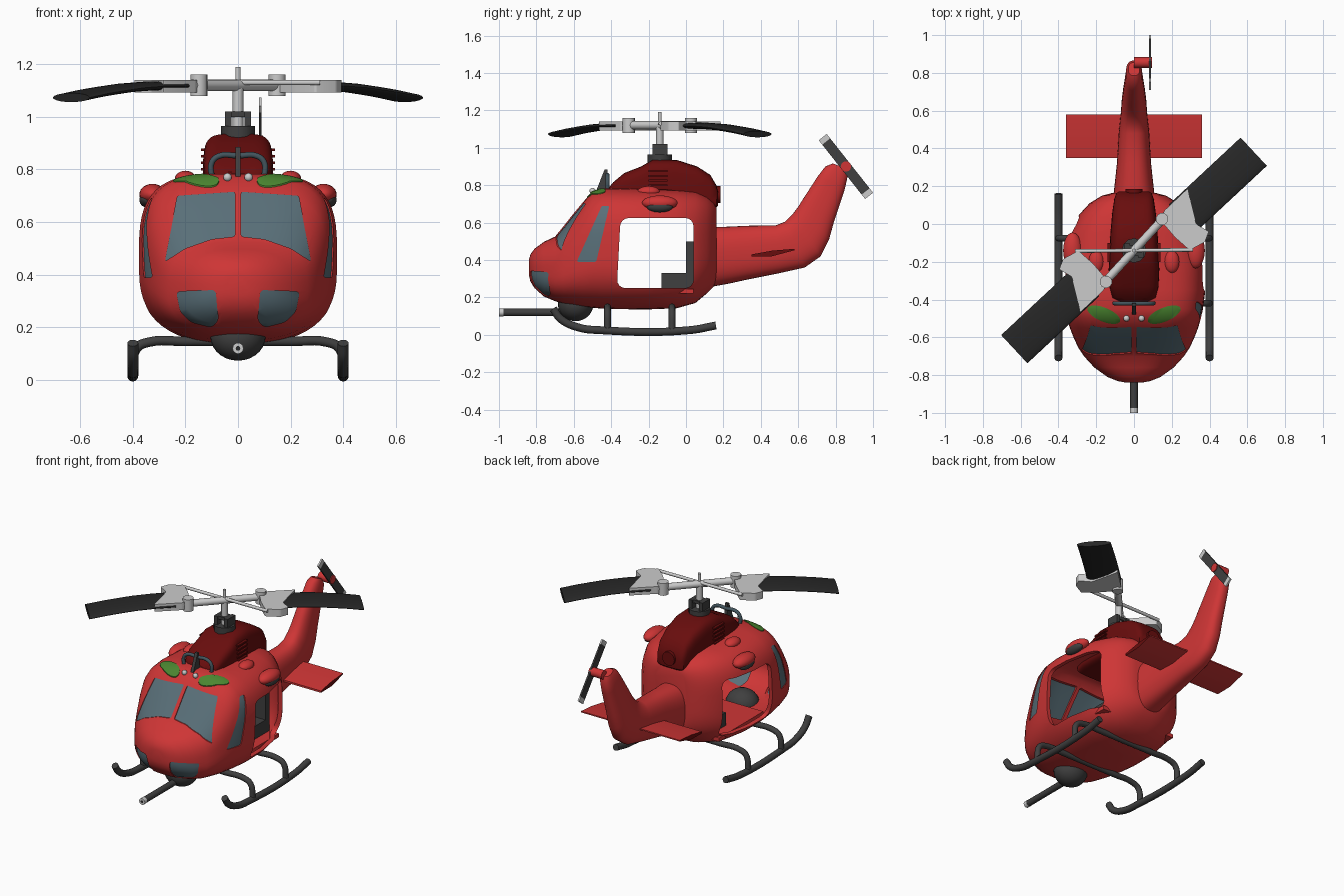
import bpy, bmesh, math
from mathutils import Vector

if "Cube" in bpy.data.objects:
    bpy.data.objects.remove(bpy.data.objects["Cube"])


def material(name, *rgb):
    m = bpy.data.materials.new(name)
    m.use_nodes = True
    m.diffuse_color = (*rgb, 1)
    m.node_tree.nodes["Principled BSDF"].inputs["Base Color"].default_value = (*rgb, 1)
    return m


RED = material("red paint", .62, .036, .036)
MAROON = material("dark red", .14, .004, .004)
GLASS = material("window glass", .1, .16, .19)
BLACK = material("blade black", .02, .02, .02)
DARK = material("dark grey metal", .05, .05, .05)
SILVER = material("light grey", .6, .6, .6)
YELLOW = material("tip yellow", .65, .38, .03)
GREEN = material("roof green", .07, .24, .03)
STEEL = material("blue grey pipe", .055, .09, .11)


def finish(name, mesh, *mats):
    """Shade a mesh, give it colours and put it in the scene."""
    mesh.materials.clear()
    for m in mats:
        mesh.materials.append(m)
    mesh.shade_smooth()
    mesh.set_sharp_from_angle(angle=math.radians(38))
    ob = bpy.data.objects.new(name, mesh)
    bpy.context.collection.objects.link(ob)
    return ob


def from_bm(name, bm, *mats):
    bmesh.ops.recalc_face_normals(bm, faces=bm.faces)
    mesh = bpy.data.meshes.new(name)
    bm.to_mesh(mesh)
    bm.free()
    return finish(name, mesh, *mats)


def bake(ob, mat):
    """Replace an object by its evaluated mesh in one colour."""
    name = ob.name
    bpy.context.view_layer.update()
    mesh = bpy.data.meshes.new_from_object(ob.evaluated_get(bpy.context.evaluated_depsgraph_get()))
    bpy.data.objects.remove(ob)
    for p in mesh.polygons:
        p.material_index = 0
    return finish(name, mesh, mat)


def ring(lo, hi, hw, mid=.5, nt=2.5, nb=2.5, cx=0, seg=40):
    """Super-ellipse section between two (y, z) points."""
    lo, hi = Vector(lo), Vector(hi)
    pts = []
    for i in range(seg):
        t = 2 * math.pi * i / seg
        co, si = math.cos(t), math.sin(t)
        n = nt if si >= 0 else nb
        p = lo.lerp(hi, mid).lerp(hi if si >= 0 else lo, abs(si) ** (2 / n))
        pts.append((cx + hw * math.copysign(abs(co) ** (2 / n), co), p.x, p.y))
    return pts


def loft(name, rings, *mats, bands=()):
    bm = bmesh.new()
    rows = [[bm.verts.new(p) for p in r] for r in rings]
    n = len(rows[0])
    for k, (a, b) in enumerate(zip(rows, rows[1:])):
        for i in range(n):
            f = bm.faces.new((a[i], a[(i + 1) % n], b[(i + 1) % n], b[i]))
            f.material_index = int(k in bands)
    bm.faces.new(rows[0])
    bm.faces.new(rows[-1]).material_index = int(len(rows) - 2 in bands)
    return from_bm(name, bm, *mats)


def prism(name, pts, axis, lo, hi, mat=RED, bevel=0):
    """Extrude a polygon along x, y or z, optionally with rounded corners."""
    k = "xyz".index(axis)
    bm = bmesh.new()

    def vert(p, d):
        c = list(p)
        c.insert(k, d)
        return bm.verts.new(c)
    a, b = ([vert(p, d) for p in pts] for d in (lo, hi))
    bm.faces.new(a)
    bm.faces.new(b)
    sides = []
    for i in range(len(a)):
        j = (i + 1) % len(a)
        bm.faces.new((a[i], a[j], b[j], b[i]))
        sides.append(bm.edges.get((a[i], b[i])))
    if bevel:
        bmesh.ops.recalc_face_normals(bm, faces=bm.faces)
        bmesh.ops.bevel(bm, geom=sides, offset=bevel, segments=4, profile=.5, affect='EDGES')
    return from_bm(name, bm, mat)


def rect(a, b, c, d):
    return [(a, c), (b, c), (b, d), (a, d)]


def tube(name, pts, r, mat):
    cu = bpy.data.curves.new(name, 'CURVE')
    cu.dimensions = '3D'
    cu.bevel_depth, cu.bevel_resolution, cu.use_fill_caps = r, 4, True
    cu.resolution_u = 6 if len(pts) > 2 else 1
    sp = cu.splines.new('BEZIER')
    sp.bezier_points.add(len(pts) - 1)
    for bp, p in zip(sp.bezier_points, pts):
        bp.co = p
        bp.handle_left_type = bp.handle_right_type = 'AUTO' if len(pts) > 2 else 'VECTOR'
    ob = bpy.data.objects.new(name, cu)
    bpy.context.collection.objects.link(ob)
    return bake(ob, mat)


def ellipsoid(name, centre, radii, mat):
    bm = bmesh.new()
    bmesh.ops.create_uvsphere(bm, u_segments=24, v_segments=14, radius=1)
    bmesh.ops.scale(bm, vec=radii, verts=bm.verts)
    bmesh.ops.translate(bm, vec=centre, verts=bm.verts)
    return from_bm(name, bm, mat)


# Fuselage sections: y, half width, bottom, top
BODY = [(-.84, .04, .32, .40), (-.832, .085, .285, .43), (-.81, .14, .25, .46), (-.76, .21, .205, .497),
        (-.70, .265, .18, .525), (-.655, .295, .167, .58), (-.60, .32, .158, .65), (-.55, .34, .15, .71),
        (-.50, .355, .145, .765), (-.45, .365, .14, .783), (-.35, .378, .137, .785), (-.2, .375, .136, .78),
        (-.05, .345, .142, .775), (.05, .29, .17, .765), (.11, .235, .22, .74), (.15, .17, .26, .71),
        (.163, .12, .29, .68)]


def hull(name, offset, thickness):
    ob = loft(name, [ring((y, b), (y, t), w, .45, min(3.6, 2.3 + 4 * (y + .84)), 2.6, seg=56)
                     for y, w, b, t in BODY], RED)
    d = ob.modifiers.new("offset", 'DISPLACE')
    d.strength, d.mid_level = offset, 0
    s = ob.modifiers.new("shell", 'SOLIDIFY')
    s.thickness, s.offset = thickness, -1
    return ob


def cut(ob, cutter, op):
    m = ob.modifiers.new(op, 'BOOLEAN')
    m.operation, m.object, m.solver = op, cutter, 'EXACT'


# Openings and windows
windows = []
SCREEN = [(.012, .545), (.1, .535), (.2, .5), (.278, .45), (.23, .7), (.012, .715)]
NOSE = [(.235, .335), (.085, .342), (.075, .225), (.1, .2), (.18, .22), (.22, .26)]
SIDE = [(-.585, .39), (-.48, .39), (-.41, .69), (-.45, .69)]
for s, tag in ((1, "left"), (-1, "right")):
    windows.append(prism(tag + "_windscreen_cutter", [(s * x, z) for x, z in SCREEN], 'y', -1, -.45, bevel=.008))
    windows.append(prism(tag + "_nose_window_cutter", [(s * x, z) for x, z in NOSE], 'y', -1, -.55, bevel=.015))
    windows.append(prism(tag + "_side_window_cutter", SIDE, 'x', s * .1, s * .6, bevel=.01))
door = prism("door_cutter", [(-.37, .25), (.04, .25), (.04, .625), (-.35, .625)], 'x', -1, 1, bevel=.045)

body = hull("fuselage", 0, .025)
for c in windows + [door]:
    cut(body, c, 'DIFFERENCE')
bake(body, RED)
for c in windows:
    pane = hull(c.name.replace("_cutter", ""), -.005, .008)
    cut(pane, c, 'INTERSECT')
    bake(pane, GLASS)

# Green roof panels
for s in (1, -1):
    oval = [(s * (.16 + .085 * math.cos(a) + .02 * math.sin(a)), -.48 + .045 * math.sin(a) + .02 * math.cos(a))
            for a in (i * math.pi / 12 for i in range(24))]
    c = prism("panel_cutter", oval, 'z', .6, 1)
    panel = hull("roof_panel", .004, .008)
    cut(panel, c, 'INTERSECT')
    bake(panel, GREEN)
    windows.append(c)
for c in windows + [door]:
    bpy.data.objects.remove(c)

# Cabin interior
prism("cabin_floor", rect(-.27, .27, -.42, .04), 'z', .22, .245, RED)
prism("seat", [(-.13, .24), (.04, .24), (.04, .5), (0, .5), (0, .33), (-.13, .33)], 'x', -.2, .2, DARK)

# Engine cowling with side vents and exhaust
COWL = [(-.41, .08, .74, .79), (-.39, .115, .72, .815), (-.33, .13, .72, .865), (-.24, .134, .72, .9),
        (-.18, .131, .72, .935), (-.05, .125, .7, .935), (.06, .115, .68, .9), (.13, .105, .68, .855),
        (.162, .095, .68, .8), (.172, .08, .69, .76)]
loft("engine_cowling", [ring((y, b), (y, t), w, .3, 4.5, 4) for y, w, b, t in COWL], MAROON)
for i in range(5):
    z = .77 + .025 * i
    prism("cowling_vent", rect(-.2, -.1, z, z + .01), 'x', -.141, .141, MAROON)
tube("exhaust", [(0, .1, .75), (0, .185, .75)], .045, MAROON)

# Tail boom sweeping up into the fin
BOOM = [(.1, .25, .1, .575, .115), (.235, .275, .225, .578, .1), (.325, .295, .325, .583, .09),
        (.5, .33, .48, .585, .08), (.635, .36, .53, .605, .07), (.72, .42, .57, .645, .065),
        (.765, .51, .6, .685, .06), (.79, .6, .622, .72, .056), (.848, .775, .705, .848, .045),
        (.865, .85, .745, .9, .042), (.855, .89, .785, .916, .03)]
loft("tail_boom", [ring(s[:2], s[2:4], s[4]) for s in BOOM], RED, SILVER, bands=(1, 7))
stab = prism("stabilizer", [(.35, .418), (.46, .42), (.58, .452), (.58, .46), (.46, .45), (.35, .43)],
             'x', -.36, .36, RED)
stab.data.materials.append(MAROON)
for p in stab.data.polygons:
    p.material_index = int(abs(p.normal.x) > .9)

# Tail rotor
tube("tail_rotor_hub", [(0, .855, .9), (.095, .855, .9)], .028, RED)
for s in (1, -1):
    for part, a, b, mat in (("blade", 0, .17, DARK), ("tip", .17, .2, SILVER)):
        pts = [(.855 + s * (-.62 * u + .785 * v), .9 + s * (.785 * u + .62 * v))
               for u, v in rect(a, b, -.027, .027)]
        prism("tail_rotor_" + part, pts, 'x', .079, .09, mat)

# Main rotor: mast, then two arms turned half a circle apart
HUB = Vector((0, -.14, 0))
tube("mast_base", [(0, -.14, .92), (0, -.14, .965)], .065, DARK)
for s in (1, -1):
    prism("mast_bracket", rect(s * .025, s * .05, -.18, -.1), 'z', .96, 1.02, DARK)
prism("mast_collar", rect(-.045, .045, -.17, -.11), 'z', 1.0, 1.02, DARK)
tube("mast", [(0, -.14, .93), (0, -.14, 1.12)], .02, SILVER)
tube("mast_tip", [(0, -.14, 1.1), (0, -.14, 1.19)], .01, SILVER)
GRIP = [(-.046, .433), (.014, .396), (.122, .336), (.197, .358), (.223, .305), (.2, .216), (.096, .206),
        (-.02, .211), (-.045, .26)]
BLADE = [(.3, 1.118), (.42, 1.117), (.54, 1.11), (.64, 1.099), (.72, 1.089), (.82, 1.073)]
for turn in (-47, 133):
    arm = [loft("rotor_blade", [ring((r, z - .017), (r, z + .017), .102, cx=.05, nt=2, nb=2) for r, z in BLADE],
                BLACK, YELLOW, bands=(4,)),
           prism("blade_grip", GRIP, 'z', 1.092, 1.14, SILVER, bevel=.008),
           tube("rotor_arm", [(0, 0, 1.12), (-.02, .26, 1.12)], .022, SILVER),
           tube("rotor_hinge", [(-.02, .222, 1.08), (-.02, .222, 1.16)], .033, SILVER),
           tube("pitch_link", [(0, 0, 1.13), (.21, .23, 1.13)], .01, SILVER)]
    for ob in arm:
        ob.location = HUB
        ob.rotation_euler.z = math.radians(turn)

# Landing gear, side intakes, roof domes and lamps
for s in (1, -1):
    x = s * .4
    tube("skid", [(x, -.71, .14), (x, -.67, .085), (x, -.57, .038), (x, -.46, .025), (x, .02, .025),
                  (x, .16, .05)], .021, DARK)
    for y in (-.42, -.075):
        tube("skid_leg", [(0, y, .146), (s * .2, y, .146), (s * .34, y, .143), (s * .385, y, .12),
                          (x, y, .025)], .018, DARK)
    ellipsoid("intake_cover", (s * .325, -.14, .705), (.05, .095, .04), RED)
    ellipsoid("intake", (s * .345, -.14, .685), (.03, .07, .03), DARK)
    ellipsoid("roof_dome", (s * .2, -.2, .765), (.04, .06, .03), RED)
    ellipsoid("roof_lamp", (s * .04, -.5, .77), (.016, .016, .016), SILVER)

# Roof rail and wire cutter
tube("roof_rail", [(-.1, -.42, .77), (-.1, -.42, .825), (-.075, -.42, .85), (0, -.42, .852), (.075, -.42, .85),
                   (.1, -.42, .825), (.1, -.42, .77)], .011, STEEL)
prism("wire_cutter", [(-.48, .77), (-.41, .77), (-.42, .885), (-.435, .885)], 'x', -.01, .01, DARK)

# Chin turret and gun
ellipsoid("turret", (0, -.59, .165), (.105, .095, .092), DARK)
tube("gun_barrel", [(0, -.58, .12), (0, -.98, .12)], .02, DARK)
tube("gun_muzzle", [(0, -.975, .12), (0, -1, .12)], .021, SILVER)
tube("gun_bore", [(0, -.98, .12), (0, -1.001, .12)], .009, BLACK)
